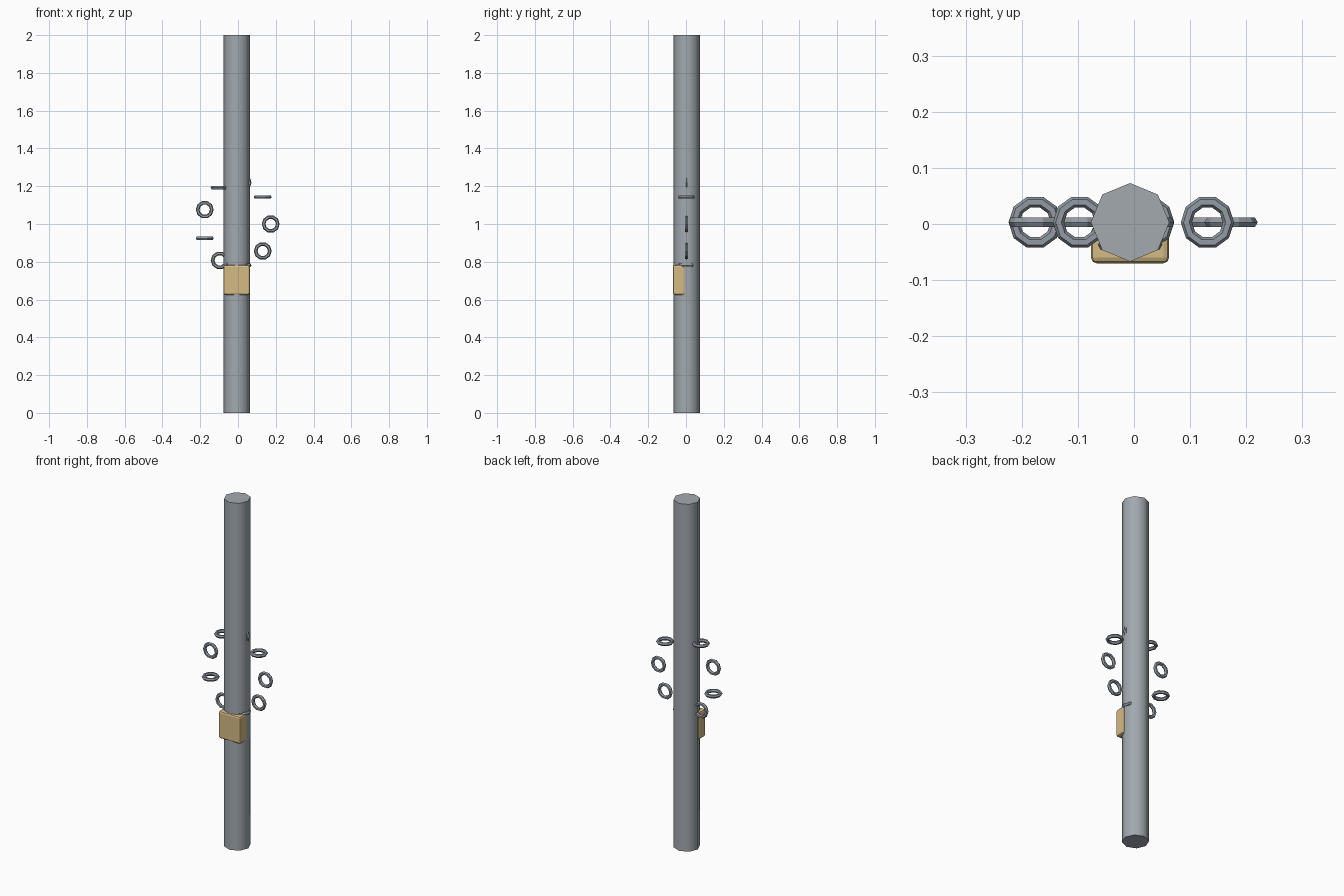
import bpy
import math

if "Cube" in bpy.data.objects:
    bpy.data.objects.remove(bpy.data.objects["Cube"])

CX, CY = -0.007, 0.003   # shared axis of pole and chain


def material(name, color):
    m = bpy.data.materials.new(name)
    m.diffuse_color = (*color, 1)
    m.use_nodes = True
    m.node_tree.nodes["Principled BSDF"].inputs["Base Color"].default_value = m.diffuse_color
    return m


pole_mat = material("pole_grey", (0.36, 0.40, 0.43))
steel = material("chain_steel", (0.29, 0.33, 0.37))
brass = material("brass", (0.66, 0.50, 0.23))


def finish(name, mat):
    ob = bpy.context.object
    ob.name = name
    ob.data.materials.append(mat)
    return ob


def ring(name, loc, major, minor, upright):
    bpy.ops.mesh.primitive_torus_add(
        location=loc, major_radius=major, minor_radius=minor,
        major_segments=10, minor_segments=6,
        rotation=(math.pi / 2 if upright else 0, 0, 0))
    return finish(name, steel)


# Eight-sided pole, smooth around the side with flat caps
bpy.ops.mesh.primitive_cylinder_add(vertices=8, radius=0.07, depth=2,
                                    location=(CX, CY, 1))
pole = finish("pole", pole_mat)
for p in pole.data.polygons:
    p.use_smooth = abs(p.normal.z) < 0.5
bpy.ops.object.shade_smooth_by_angle(angle=math.radians(50))

# Chain links on an upright ellipse, alternately upright and lying flat
for i in range(9):
    a = i * math.tau / 9
    ring(f"chain_link_{i + 1}",
         (CX + 0.18 * math.cos(a), CY, 1 + 0.222 * math.sin(a)),
         0.0375, 0.01, i % 2 == 0)

# Padlock body with rounded edges
bpy.ops.mesh.primitive_cube_add(size=1, location=(CX, -0.037, 0.704))
body = finish("padlock_body", brass)
body.scale = (0.139, 0.066, 0.158)
bpy.ops.object.transform_apply(location=False, rotation=False, scale=True)
bevel = body.modifiers.new("rounded_edges", 'BEVEL')
bevel.width = 0.01
bevel.segments = 2

# Padlock shackle, lower half hidden in the body
shackle = ring("padlock_shackle", (CX, -0.037, 0.785), 0.047, 0.010, True)
shackle.scale = (1, 1.35, 1)
